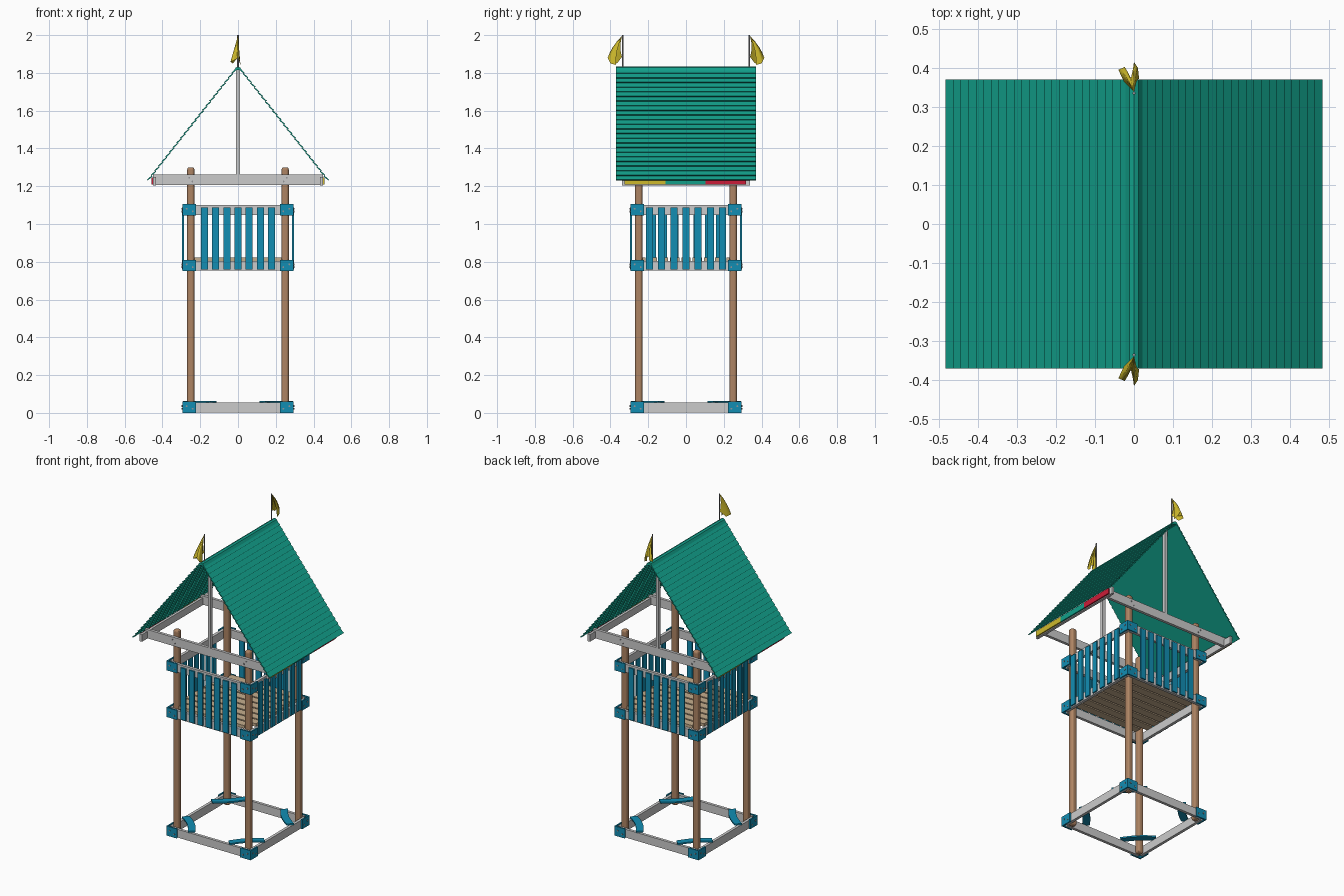
import bpy, math
from mathutils import Vector, Matrix

if "Cube" in bpy.data.objects:
    bpy.data.objects.remove(bpy.data.objects["Cube"])


def material(name, r, g, b):
    m = bpy.data.materials.new(name)
    m.diffuse_color = (r, g, b, 1)
    m.use_nodes = True
    m.node_tree.nodes["Principled BSDF"].inputs["Base Color"].default_value = m.diffuse_color
    return m


GREY = material("light grey", 0.60, 0.60, 0.60)
WOOD = material("brown wood", 0.42, 0.23, 0.125)
TAN = material("tan boards", 0.56, 0.42, 0.27)
BLUE = material("blue", 0.006, 0.27, 0.45)
TEAL = material("teal", 0.006, 0.35, 0.255)
YELLOW = material("yellow", 0.62, 0.49, 0.025)
RED = material("red", 0.60, 0.012, 0.04)
STEEL = material("bolt grey", 0.30, 0.30, 0.31)


def mesh_object(name, verts, faces, mat):
    me = bpy.data.meshes.new(name)
    me.from_pydata(verts, [], faces)
    me.materials.append(mat)
    me.update()
    ob = bpy.data.objects.new(name, me)
    bpy.context.collection.objects.link(ob)
    return ob


def prisms(name, outlines, a, b, place, mat):
    """Extrude each 2D outline from a to b; place(u, v, w) maps into space."""
    verts, faces = [], []
    for pts in outlines:
        k, n = len(verts), len(pts)
        verts += [place(u, v, a) for u, v in pts] + [place(u, v, b) for u, v in pts]
        faces += [tuple(range(k, k + n))[::-1], tuple(range(k + n, k + 2 * n))]
        faces += [(k + i, k + (i + 1) % n, k + n + (i + 1) % n, k + n + i) for i in range(n)]
    ob = mesh_object(name, verts, faces, mat)
    import_bm = bmesh.new()
    import_bm.from_mesh(ob.data)
    bmesh.ops.recalc_face_normals(import_bm, faces=import_bm.faces)
    import_bm.to_mesh(ob.data)
    import_bm.free()
    return ob


import bmesh


def box(name, x0, x1, y0, y1, z0, z1, mat, turn=0):
    """Axis-aligned box, then turned about the tower's z axis."""
    rect = [(x0, y0), (x1, y0), (x1, y1), (x0, y1)]
    ob = prisms(name, [rect], z0, z1, lambda u, v, w: (u, v, w), mat)
    ob.data.transform(Matrix.Rotation(turn, 4, 'Z'))
    return ob


def bolt(name, x, y, z, turn):
    pts = [(x + 0.005 * math.cos(i * math.pi / 4), z + 0.005 * math.sin(i * math.pi / 4)) for i in range(8)]
    ob = prisms(name, [pts], y - 0.003, y, lambda u, v, w: (u, w, v), STEEL)
    ob.data.transform(Matrix.Rotation(turn, 4, 'Z'))


# Corner posts with rounded edges and tops
for sx in (-1, 1):
    for sy in (-1, 1):
        x, y = 0.25 * sx, 0.25 * sy
        post = box("corner_post", x - 0.019, x + 0.019, y - 0.019, y + 0.019, 0, 1.30, WOOD)
        bev = post.modifiers.new("round", 'BEVEL')
        bev.width, bev.segments = 0.012, 3

# Four sides, each turned about the centre: beams, brackets, slats, seats
for side in range(4):
    turn = side * math.pi / 2
    for name, z in (("base_beam", 0.0), ("floor_beam", 0.75), ("top_rail", 1.045)):
        box(name, -0.268, 0.268, -0.287, -0.269, z + 0.003, z + 0.055, GREY, turn)
        for s in (-1, 1):
            xs = sorted((s * 0.222, s * 0.295))
            box("corner_bracket", *xs, -0.295, -0.286, z, z + 0.06, BLUE, turn)
            for bx, bz in ((0.240, 0.022), (0.272, 0.036)):
                bolt("bracket_bolt", s * bx, -0.295, z + bz, turn)
    # railing slats
    step = 0.0645 if side == 1 else 0.059
    for i in range(-3, 4):
        box("railing_slat", i * step - 0.0185, i * step + 0.0185, -0.296, -0.287, 0.76, 1.088, BLUE, turn)
    # bowed corner seat on the base frame
    inner, outer = [], []
    for i in range(9):
        t = i / 8
        bow = 0.012 * math.sin(math.pi * t)
        p = Vector((0.13 + 0.145 * t, -0.275 + 0.145 * t))
        n = Vector((-1, 1)).normalized()
        inner.append(tuple(p + n * (0.022 + bow)))
        outer.append(tuple(p + n * (-0.022 + bow)))
    seat = prisms("corner_seat", [inner + outer[::-1]], 0.055, 0.064, lambda u, v, w: (u, v, w), BLUE)
    seat.data.transform(Matrix.Rotation(turn, 4, 'Z'))

# Floor boards, the end ones shortened between the posts
count = 9
pitch = 0.536 / count
for i in range(count):
    y = -0.268 + pitch * (i + 0.5)
    half = 0.229 if i in (0, count - 1) else 0.268
    box("floor_board", -half, half, y - pitch * 0.42, y + pitch * 0.42, 0.803, 0.822, TAN)

# Roof frame: gable beams, king posts, eave beams and coloured eave boards
for turn in (0, math.pi):
    box("gable_beam", -0.45, 0.45, -0.287, -0.269, 1.207, 1.262, GREY, turn)
    box("king_post", -0.010, 0.010, -0.287, -0.267, 1.255, 1.82, GREY, turn)
    for s in (-1, 1):
        bolt("beam_bolt", s * 0.258, -0.287, 1.245, turn)
        bolt("beam_bolt", s * 0.242, -0.287, 1.225, turn)
    box("eave_beam", 0.434, 0.450, -0.34, 0.34, 1.205, 1.25, GREY, turn)
    for y0, y1, mat in ((-0.325, -0.108, YELLOW), (-0.108, 0.103, TEAL), (0.103, 0.318, RED)):
        box("eave_board", 0.450, 0.459, y0, y1, 1.21, 1.245, mat, turn)

# Lapped roof boards on both slopes
start, end = Vector((0.010, 1.822)), Vector((0.476, 1.232))
along = (end - start).normalized()
normal = Vector((-along.y, along.x))
rows = 24
s = (end - start).length / rows
outlines = []
for i in range(rows):
    t0, t1 = i * s, (i + 1.06) * s
    outlines.append([tuple(start + along * t + normal * h)
                     for t, h in ((t0, -0.006), (t0, 0.000), (t1, 0.007), (t1, 0.000))])
for sx, name in ((1, "roof_slope_right"), (-1, "roof_slope_left")):
    prisms(name, outlines, -0.37, 0.37, lambda u, v, w: (sx * u, w, v), TEAL)

# Ridge cap
cap = [(0.022, 1.812), (0.012, 1.828), (0.0, 1.833), (-0.012, 1.828), (-0.022, 1.812), (0.0, 1.815)]
prisms("ridge_cap", [cap], -0.37, 0.37, lambda u, v, w: (u, w, v), TEAL)

# Flag poles and draped pennants
hem = [(0.0, 0.339, 1.885), (-0.026, 0.365, 1.850), (-0.040, 0.395, 1.858), (-0.024, 0.402, 1.866),
       (-0.008, 0.372, 1.872), (-0.003, 0.395, 1.882), (0.000, 0.415, 1.880),
       (0.010, 0.400, 1.850), (0.013, 0.372, 1.842)]
tip = Vector((0, 0.337, 1.998))
for sy in (-1, 1):
    ring = [(0.004 * math.cos(i * math.pi / 4), 0.335 * sy + 0.004 * math.sin(i * math.pi / 4)) for i in range(8)]
    prisms("flag_pole", [ring], 1.82, 2.0, lambda u, v, w: (u, v, w), STEEL)
    verts, faces, n = [], [], len(hem)
    for r in range(5):
        f = 0.04 + 0.96 * r / 4
        for h in hem:
            p = tip.lerp(Vector(h), f)
            p.y += 0.010 * math.sin(math.pi * f)
            verts.append((p.x, p.y * sy, p.z))
    for r in range(4):
        for c in range(n - 1):
            a = r * n + c
            faces.append((a, a + 1, a + n + 1, a + n))
    flag = mesh_object("flag", verts, faces, YELLOW)
    for poly in flag.data.polygons:
        poly.use_smooth = True
